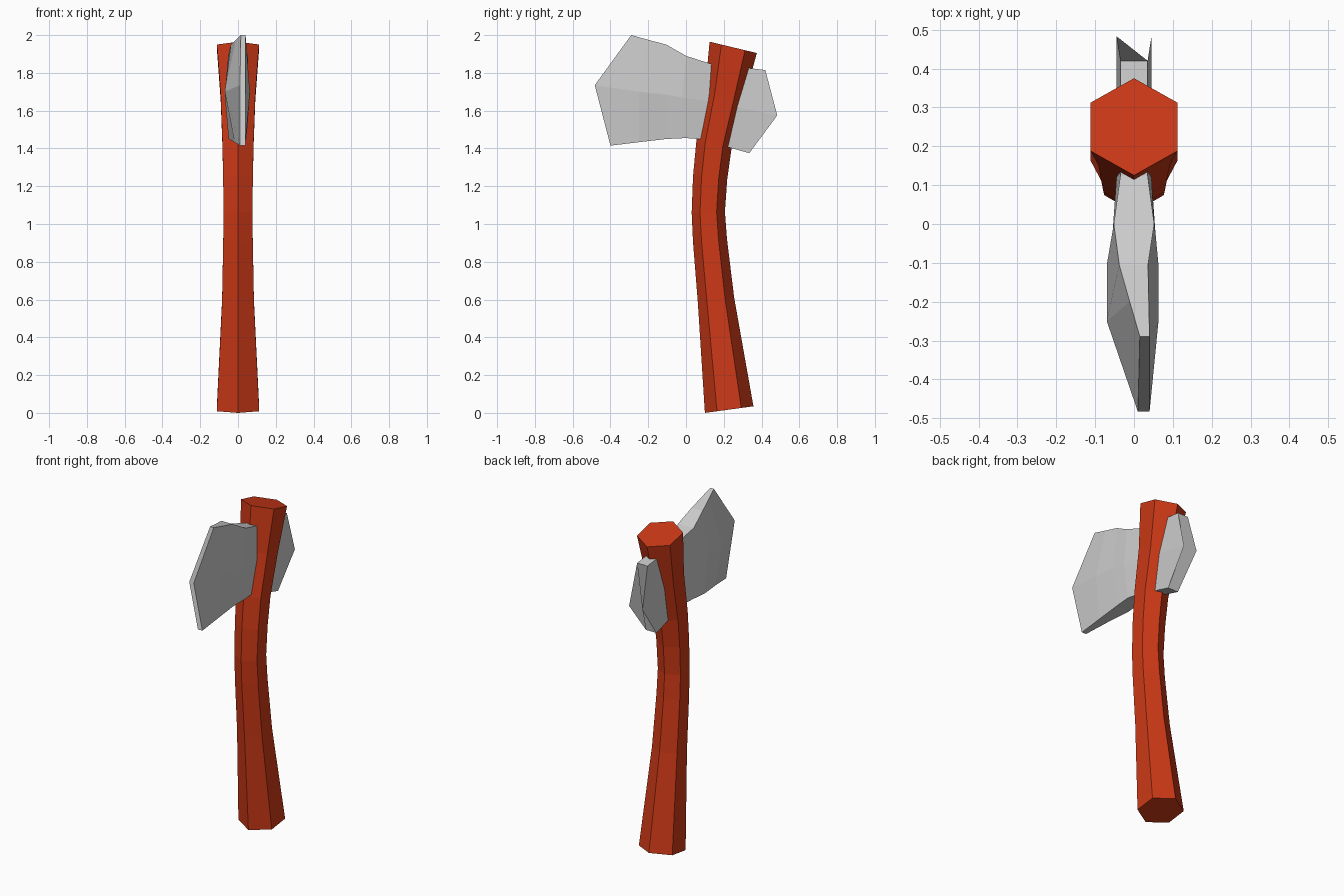
import bpy, bmesh, math


def loft(name, rings):
    """Skin a list of equal-length point rings, with capped ends."""
    bm = bmesh.new()
    loops = [[bm.verts.new(p) for p in ring] for ring in rings]
    n = len(loops[0])
    for a, b in zip(loops, loops[1:]):
        for i in range(n):
            j = (i + 1) % n
            bm.faces.new((a[i], a[j], b[j], b[i]))
    bm.faces.new(loops[0])
    bm.faces.new(loops[-1])
    bmesh.ops.recalc_face_normals(bm, faces=bm.faces)
    mesh = bpy.data.meshes.new(name)
    bm.to_mesh(mesh)
    bm.free()
    ob = bpy.data.objects.new(name, mesh)
    bpy.context.collection.objects.link(ob)
    return ob


def hexagon(y0, z0, y1, z1):
    """Hexagon with its front corner at (y0, z0) and back corner at (y1, z1)."""
    r = math.hypot(y1 - y0, z1 - z0) / 2
    ring = []
    for k in range(6):
        a = math.radians(60 * k)
        t = (1 - math.cos(a)) / 2
        ring.append((r * math.sin(a), y0 + (y1 - y0) * t, z0 + (z1 - z0) * t))
    return ring


# Handle: curved hexagonal shaft, front and back corner of each station
handle = loft("handle", [hexagon(*s) for s in (
    (0.10, 0.0, 0.357, 0.035),
    (0.063, 0.58, 0.255, 0.61),
    (0.037, 0.905, 0.217, 0.92),
    (0.03, 1.06, 0.206, 1.065),
    (0.037, 1.25, 0.218, 1.235),
    (0.055, 1.44, 0.241, 1.40),
    (0.10, 1.70, 0.303, 1.64),
    (0.125, 1.965, 0.375, 1.905))])
mat = bpy.data.materials.new("red_paint")
mat.diffuse_color = (0.6, 0.04, 0.008, 1)
handle.data.materials.append(mat)

# Axe head: stations from back to cutting edge,
# each with top, middle and bottom (y, z, left x, right x)
stations = (
    ((0.42, 1.815, -0.035, 0.035), (0.483, 1.575, -0.045, 0.045), (0.335, 1.375, -0.035, 0.035)),
    ((0.125, 1.85, -0.035, 0.035), (0.12, 1.65, -0.045, 0.045), (0.07, 1.45, -0.035, 0.035)),
    ((0.0, 1.89, -0.052, 0.052), (-0.02, 1.67, -0.055, 0.055), (0.0, 1.455, -0.045, 0.045)),
    ((-0.105, 1.95, -0.038, 0.036), (-0.105, 1.685, -0.07, 0.063), (-0.105, 1.45, -0.05, 0.04)),
    ((-0.20, 1.975, -0.011, 0.038), (-0.25, 1.70, -0.07, 0.063), (-0.25, 1.433, -0.018, 0.04)),
    ((-0.29, 2.0, 0.015, 0.04), (-0.483, 1.735, 0.01, 0.04), (-0.40, 1.415, 0.01, 0.04)))
loft("axe_head", [
    [(xl, y, z) for y, z, xl, xr in s] + [(xr, y, z) for y, z, xl, xr in reversed(s)]
    for s in stations])
